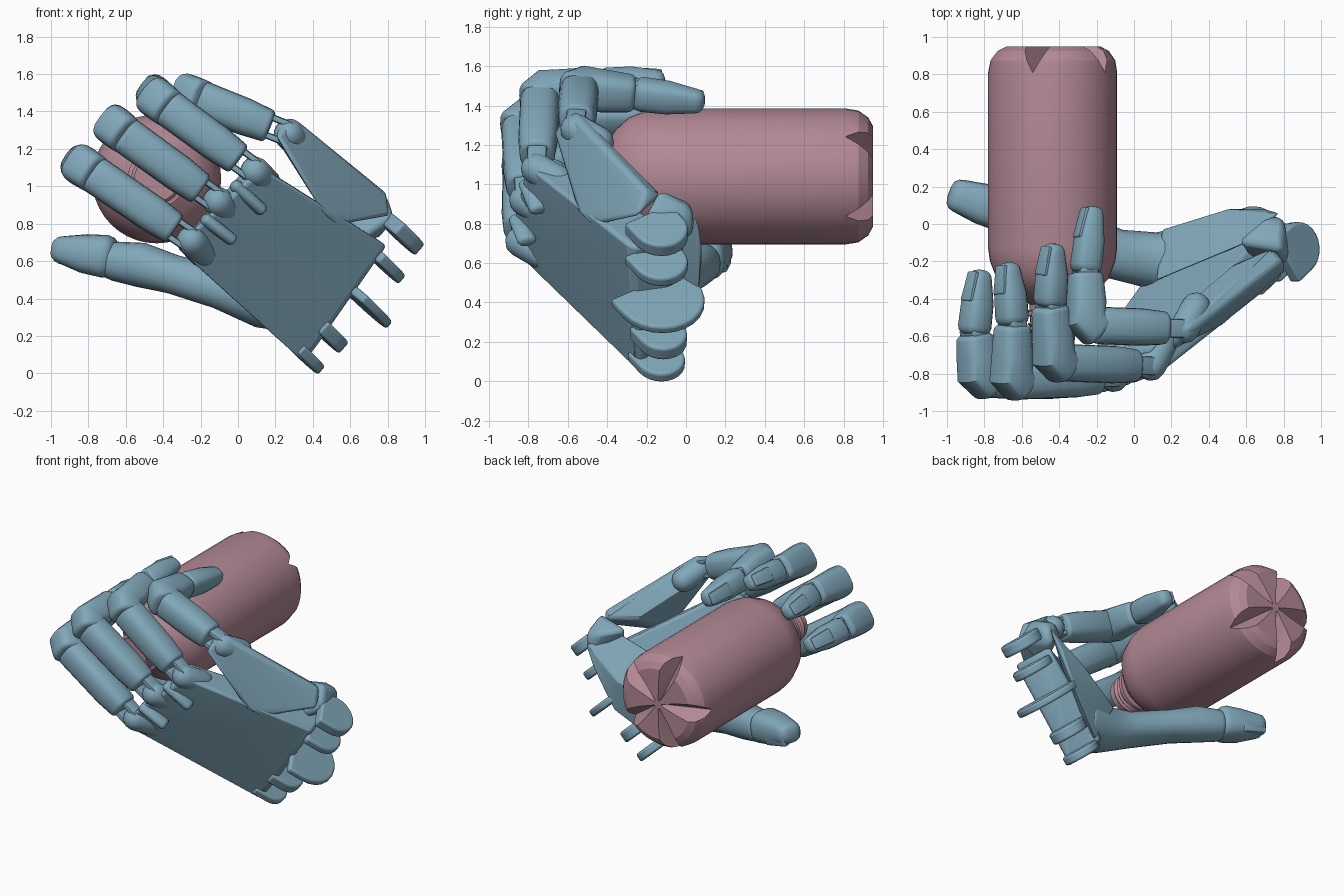
import bpy, bmesh
from math import sin, cos, tau, radians
from mathutils import Vector as V

if "Cube" in bpy.data.objects:
    bpy.data.objects.remove(bpy.data.objects["Cube"])


def material(name, rgb):
    m = bpy.data.materials.new(name)
    m.diffuse_color = (*rgb, 1)
    m.use_nodes = True
    m.node_tree.nodes["Principled BSDF"].inputs["Base Color"].default_value = m.diffuse_color
    return m


BLUE = material("blue_plastic", (0.22, 0.39, 0.49))
PINK = material("pink_plastic", (0.45, 0.25, 0.30))

# Hand axes: wrist to fingers, little finger to index, back to palm
U = V((-0.58, -0.56, 0.58)).normalized()
S = V((0.66, 0.03, 0.75)).normalized()
W = U.cross(S).normalized()


def finish(name, bm, mat, bevel=0, angle=35):
    bmesh.ops.recalc_face_normals(bm, faces=bm.faces)
    me = bpy.data.meshes.new(name)
    bm.to_mesh(me)
    bm.free()
    ob = bpy.data.objects.new(name, me)
    bpy.context.collection.objects.link(ob)
    me.materials.append(mat)
    if bevel:
        b = ob.modifiers.new("bevel", "BEVEL")
        b.width, b.segments, b.limit_method = bevel, 3, "ANGLE"
        b.angle_limit = radians(25)
    shade(ob, angle)
    return ob


def shade(ob, angle):
    bpy.ops.object.select_all(action="DESELECT")
    ob.select_set(True)
    bpy.context.view_layer.objects.active = ob
    bpy.ops.object.shade_smooth_by_angle(angle=radians(angle))


def skin(bm, rings):
    n = len(rings[0])
    vs = [[bm.verts.new(p) for p in r] for r in rings]
    for a, b in zip(vs, vs[1:]):
        for i in range(n):
            bm.faces.new((a[i], a[(i + 1) % n], b[(i + 1) % n], b[i]))
    bm.faces.new(vs[0])
    bm.faces.new(vs[-1])


def limb(name, pts, sizes, side=S, power=3, r=0.03, n=20):
    """Loft superellipse sections (half width, half depth) along a path, with rounded ends."""
    pts = [V(p) for p in pts]
    last = len(pts) - 1
    rings = []

    def ring(c, t, a, b):
        s = (side - t * side.dot(t)).normalized()
        d = t.cross(s)
        e = 2 / power
        sp = lambda x: (1 if x > 0 else -1) * abs(x) ** e
        rings.append([c + s * a * sp(cos(tau * i / n)) + d * b * sp(sin(tau * i / n)) for i in range(n)])

    for i, (p, (a, b)) in enumerate(zip(pts, sizes)):
        t = (pts[min(i + 1, last)] - pts[max(i - 1, 0)]).normalized()
        caps = [radians(q) for q in (85, 58, 30)]
        if i == 0:
            for q in caps:
                k = r * (1 - cos(q))
                ring(p - t * r * sin(q), t, a - k, b - k)
        ring(p, t, a, b)
        if i == last:
            for q in reversed(caps):
                k = r * (1 - cos(q))
                ring(p + t * r * sin(q), t, a - k, b - k)
    bm = bmesh.new()
    skin(bm, rings)
    return finish(name, bm, BLUE)


def hull(name, pts, mat=BLUE, bevel=0.03):
    bm = bmesh.new()
    for p in pts:
        bm.verts.new(p)
    res = bmesh.ops.convex_hull(bm, input=bm.verts)
    bmesh.ops.delete(bm, geom=list({g for g in res["geom_interior"] if isinstance(g, bmesh.types.BMVert)}), context="VERTS")
    bmesh.ops.dissolve_limit(bm, angle_limit=radians(3), verts=bm.verts, edges=bm.edges)
    return finish(name, bm, mat, bevel)


def lug(name, c, rad, thick, stem):
    """Hinge disc turning about the side axis, with a stem back into the palm."""
    arc = [radians(-90 + 15 * i) for i in range(13)]
    outline = [V(c) - U * rad * cos(a) + W * rad * sin(a) for a in arc]
    outline += [outline[-1] + U * stem, outline[0] + U * stem]
    bm = bmesh.new()
    skin(bm, [[p + S * s * thick / 2 for p in outline] for s in (-1, 1)])
    return finish(name, bm, BLUE, 0.015)


# Bottle: lathed around the y axis, with a ribbed neck
CX, CZ = -0.435, 1.04
profile = [(0.255, 0.95), (0.30, 0.925), (0.335, 0.875), (0.345, 0.81), (0.345, -0.13), (0.335, -0.2), (0.30, -0.29),
           (0.235, -0.36), (0.15, -0.41), (0.125, -0.43), (0.125, -0.46), (0.155, -0.465), (0.155, -0.49),
           (0.12, -0.495), (0.12, -0.525), (0.135, -0.535), (0.12, -0.55), (0.135, -0.565), (0.12, -0.58), (0.12, -0.62)]
bm = bmesh.new()
skin(bm, [[(CX + q * cos(tau * i / 40), y, CZ + q * sin(tau * i / 40)) for i in range(40)] for q, y in profile])
bottle = finish("bottle", bm, PINK)
# Five wedge grooves in the bottle base
for k in range(5):
    a = radians(36 + 72 * k)
    place = lambda q, w, y: (CX + q * cos(a) - w * sin(a), y, CZ + q * sin(a) + w * cos(a))
    wedge = hull("base_cutter", [place(*p) for p in ((0.03, 0, 0.925), (0.4, 0, 0.79), (0.03, 0.018, 1), (0.03, -0.018, 1),
                                                     (0.4, 0.13, 1), (0.4, -0.13, 1))], PINK, 0)
    m = bottle.modifiers.new("groove", "BOOLEAN")
    m.object, m.solver = wedge, "EXACT"
    bpy.context.view_layer.objects.active = bottle
    bpy.ops.object.modifier_apply(modifier="groove")
    bpy.data.objects.remove(wedge)
shade(bottle, 25)

# Palm plate, index-side block, wrist corner and thumb mound
hull("palm", [(0.36, -0.24, 0.05), (-0.33, -0.88, 0.67), (-0.24, -0.89, 0.76), (0.13, -0.81, 1.1), (0.8, -0.28, 0.68),
              (-0.28, -0.76, 0.71), (0.07, -0.66, 1.14), (0.24, -0.04, 0.2), (0.74, 0.0, 0.72)], bevel=0.025)
hull("index_block", [(0.2, -0.68, 1.28), (0.27, -0.56, 1.38), (0.33, -0.57, 1.35), (0.8, -0.2, 0.97), (0.82, -0.24, 0.84),
                     (0.52, -0.48, 0.78), (0.46, -0.55, 0.85), (0.2, -0.5, 1.26), (0.55, -0.2, 0.95), (0.74, -0.12, 0.94)], bevel=0.03)
hull("wrist_corner", [(0.79, -0.14, 0.97), (0.81, 0.03, 0.87), (0.76, 0.05, 0.72), (0.84, -0.22, 0.82), (0.55, -0.1, 0.93),
                      (0.62, -0.2, 0.68), (0.7, 0.03, 0.9)], bevel=0.035)
hull("thumb_mound", [(0.15, -0.03, 0.48), (0.16, -0.3, 0.27), (0.12, -0.3, 0.58), (0.5, 0.08, 0.62), (0.7, 0.08, 0.68),
                     (0.78, 0.06, 0.82), (0.6, -0.1, 0.88), (0.3, -0.05, 0.2), (0.55, 0.06, 0.40), (0.35, -0.2, 0.7)], bevel=0.05)

# Wrist hinge lugs
for i, (c, q, t) in enumerate([((0.355, -0.13, 0.1), 0.125, 0.06), ((0.475, -0.12, 0.22), 0.125, 0.08),
                               ((0.645, -0.13, 0.41), 0.225, 0.05), ((0.775, -0.13, 0.595), 0.14, 0.06),
                               ((0.87, -0.13, 0.755), 0.14, 0.08)]):
    lug(f"wrist_lug_{i}", c, q, t, 0.12)

# Fingers: knuckle, middle joint, end joint, tip
fingers = {
    "little": [(-0.25, -0.84, 0.71), (-0.82, -0.83, 1.10), (-0.855, -0.58, 1.12), (-0.82, -0.27, 1.11)],
    "ring": [(-0.11, -0.82, 0.92), (-0.65, -0.84, 1.31), (-0.65, -0.53, 1.34), (-0.67, -0.23, 1.33)],
    "middle": [(0.09, -0.76, 1.08), (-0.42, -0.74, 1.455), (-0.45, -0.43, 1.5), (-0.43, -0.13, 1.52)],
    "index": [(0.27, -0.56, 1.28), (-0.25, -0.54, 1.485), (-0.26, -0.25, 1.46), (-0.22, 0.07, 1.42)],
}
for name, joints in fingers.items():
    k, p, d, tip = (V(j) for j in joints)
    f = (p - k).normalized()
    g = (d - p).normalized()
    h = (tip - d).normalized()
    side = f.cross(V((0, -1, 0))).normalized()
    out = h.cross(side).normalized()
    if out.dot(f) < 0:
        out = -out
    # Knuckle tongue running into the palm
    limb(f"{name}_knuckle", [k - U * 0.14 + W * 0.045, k - U * 0.05 + W * 0.015, k], [(0.08, 0.08)] * 3, side, 2, 0.075)
    # Fork bars and proximal segment
    for s in (-1, 1):
        limb(f"{name}_fork_bar", [k + side * s * 0.05, k + f * 0.22 + side * s * 0.05], [(0.018, 0.05)] * 2, side, 4, 0.01, 12)
    limb(f"{name}_proximal", [k + f * 0.13, k + f * 0.25, p - f * 0.07], [(0.09, 0.09), (0.1, 0.1), (0.102, 0.1)], side, 2.7, 0.025)
    # Bent middle segment, its joint pin and the fingertip
    limb(f"{name}_bend", [p - f * 0.05 - g * 0.02, p + f * 0.01 + g * 0.03, p + g * 0.12, d - g * 0.04],
         [(0.105, 0.1), (0.11, 0.105), (0.103, 0.1), (0.092, 0.09)], side, 3, 0.03)
    limb(f"{name}_end_pin", [d - side * 0.06, d + side * 0.06], [(0.05, 0.05)] * 2, f, 2, 0.012)
    limb(f"{name}_tip", [d + h * 0.03, d + h * 0.16, tip - h * 0.02], [(0.085, 0.08), (0.082, 0.078), (0.06, 0.055)], side, 2.8, 0.045)
    limb(f"{name}_nail", [d.lerp(tip, 0.55) + out * 0.068, tip + out * 0.048], [(0.05, 0.014), (0.042, 0.014)], side, 4, 0.01, 12)

# Raised webs between the finger knuckles
for i, (a, b) in enumerate([((-0.04, -0.81, 0.72), (-0.17, -0.85, 0.82)), ((0.12, -0.75, 0.88), (-0.01, -0.80, 1.0))]):
    limb(f"knuckle_web_{i}", [a, b], [(0.035, 0.05)] * 2, S, 2, 0.025, 16)

# Thumb
up = V((0, 0, 1))
limb("thumb_base", [(0.34, -0.16, 0.38), (0.12, -0.2, 0.4), (-0.1, -0.16, 0.46), (-0.35, -0.05, 0.53), (-0.52, 0.02, 0.58), (-0.66, 0.07, 0.6)],
     [(0.17, 0.16), (0.155, 0.155), (0.115, 0.135), (0.105, 0.125), (0.12, 0.12), (0.105, 0.11)], up, 2.2, 0.04)
limb("thumb_tip", [(-0.71, 0.08, 0.625), (-0.82, 0.11, 0.64), (-0.935, 0.15, 0.66)], [(0.115, 0.12), (0.105, 0.11), (0.075, 0.09)], up, 2.7, 0.055)
limb("thumb_nail", [(-0.8, 0.175, 0.61), (-0.95, 0.2, 0.63)], [(0.06, 0.04), (0.045, 0.03)], up, 4, 0.01, 12)
